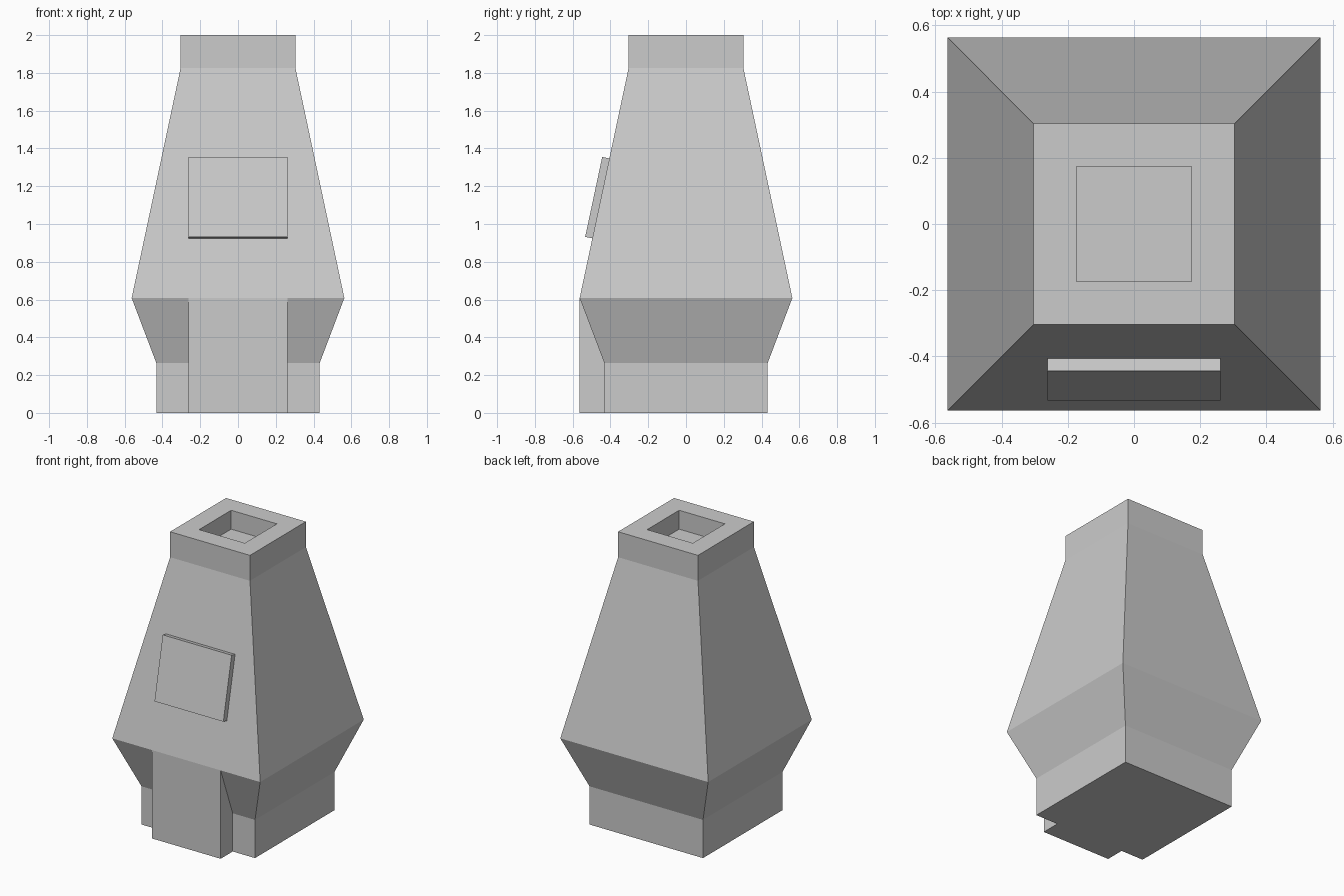
import bpy, bmesh

if "Cube" in bpy.data.objects:
    bpy.data.objects.remove(bpy.data.objects["Cube"])


def make_object(name, bm):
    bmesh.ops.recalc_face_normals(bm, faces=bm.faces)
    mesh = bpy.data.meshes.new(name)
    bm.to_mesh(mesh)
    bm.free()
    obj = bpy.data.objects.new(name, mesh)
    bpy.context.collection.objects.link(obj)
    return obj


def square_loft(name, sections):
    """Closed solid through square sections given as (half width, z)."""
    bm = bmesh.new()
    rings = [[bm.verts.new((sx * h, sy * h, z))
              for sx, sy in ((-1, -1), (1, -1), (1, 1), (-1, 1))]
             for h, z in sections]
    for a, b in zip(rings, rings[1:]):
        for i in range(4):
            j = (i + 1) % 4
            bm.faces.new((a[i], a[j], b[j], b[i]))
    bm.faces.new(rings[0])
    bm.faces.new(rings[-1])
    return make_object(name, bm)


def side_prism(name, profile, half_width):
    """Extrude a (y, z) side profile across x."""
    bm = bmesh.new()
    face = bm.faces.new([bm.verts.new((-half_width, y, z)) for y, z in profile])
    result = bmesh.ops.extrude_face_region(bm, geom=[face])
    verts = [v for v in result["geom"] if isinstance(v, bmesh.types.BMVert)]
    bmesh.ops.translate(bm, verts=verts, vec=(2 * half_width, 0, 0))
    return make_object(name, bm)


BASE, WAIST, NECK, HOLE = 0.432, 0.563, 0.304, 0.174
Z_BASE, Z_WAIST, Z_NECK, Z_TOP = 0.263, 0.608, 1.825, 2.0
FRONT_HALF = 0.262

# Tapered body, rim and the recessed flue opening
square_loft("chimney_body", [
    (BASE, 0), (BASE, Z_BASE), (WAIST, Z_WAIST), (NECK, Z_NECK),
    (NECK, Z_TOP), (HOLE, Z_TOP), (HOLE, Z_TOP - 0.13)])

# Upright block under the front overhang
side_prism("front_block", [
    (-WAIST, 0), (-WAIST, Z_WAIST), (-BASE, Z_BASE), (-BASE, 0)], FRONT_HALF)

# Thin panel lying on the sloping front
slope = (WAIST - NECK) / (Z_NECK - Z_WAIST)
z0, z1, thick = 0.924, 1.347, 0.038
y0, y1 = (-WAIST + slope * (z - Z_WAIST) for z in (z0, z1))
rise = thick * slope
side_prism("front_panel", [
    (y0, z0), (y0 - thick, z0 + rise), (y1 - thick, z1 + rise), (y1, z1)],
    FRONT_HALF)
